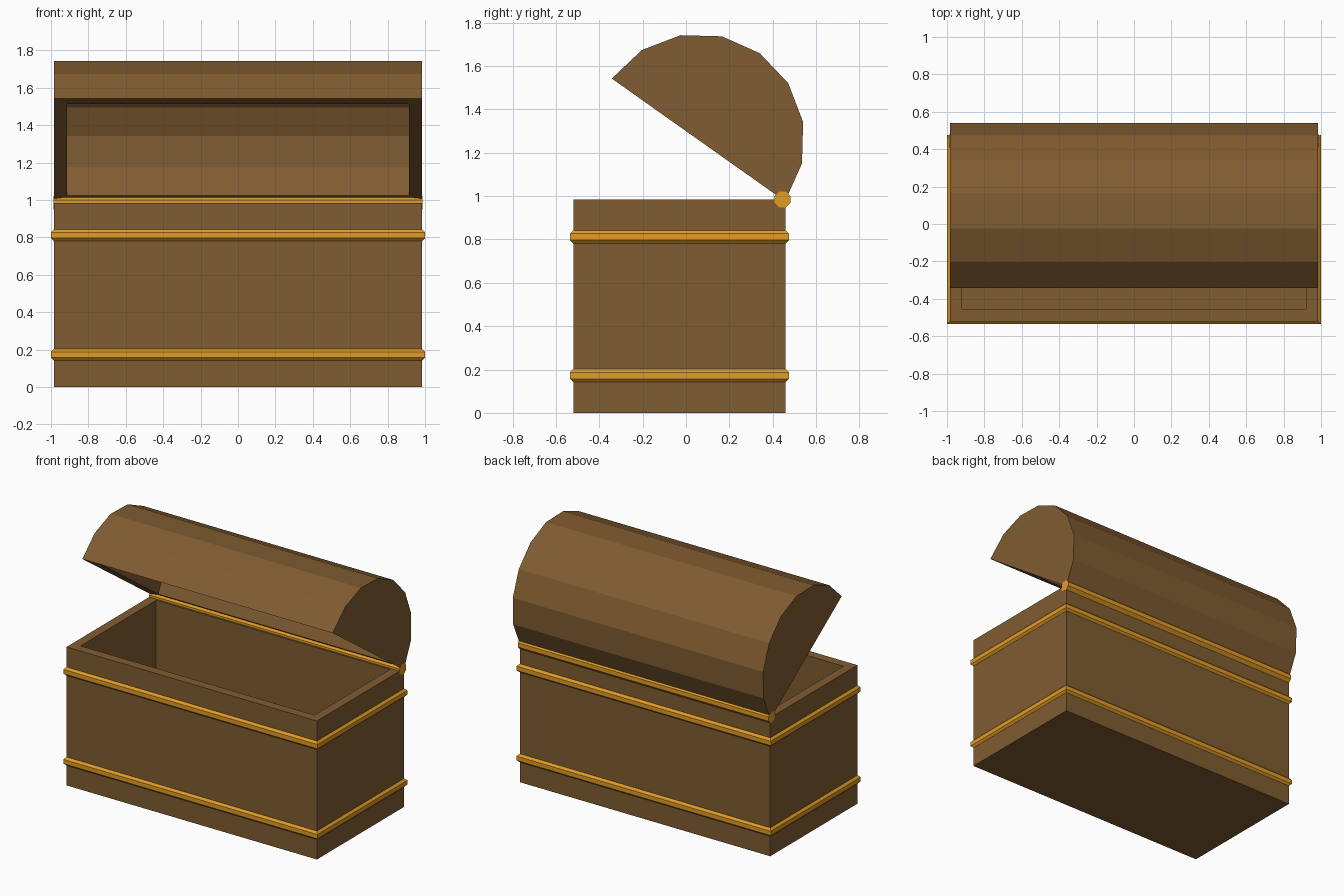
import bpy, bmesh, math
from mathutils import Matrix, Vector

if "Cube" in bpy.data.objects:
    bpy.data.objects.remove(bpy.data.objects["Cube"])

HX, Y0, Y1, H, T = 0.985, -0.52, 0.46, 0.985, 0.065   # body half width, depth, height, wall
YC = (Y0 + Y1) / 2
R = 0.04                                             # trim tube radius
HINGE = Vector((0, 0.445, H))
OPEN = math.radians(-35.3)


def material(name, col):
    m = bpy.data.materials.new(name)
    m.diffuse_color = (*col, 1)
    m.use_nodes = True
    m.node_tree.nodes["Principled BSDF"].inputs["Base Color"].default_value = m.diffuse_color
    return m


wood = material("brown wood", (0.216, 0.107, 0.031))
gold = material("gold trim", (0.76, 0.333, 0.019))


def finish(bm, name, mat):
    bmesh.ops.recalc_face_normals(bm, faces=bm.faces[:])
    me = bpy.data.meshes.new(name)
    bm.to_mesh(me)
    bm.free()
    me.materials.append(mat)
    ob = bpy.data.objects.new(name, me)
    bpy.context.collection.objects.link(ob)
    return ob


def bridge(bm, a, b, closed=True):
    n = len(a)
    for i in range(n if closed else n - 1):
        j = (i + 1) % n
        bm.faces.new((a[i], a[j], b[j], b[i]))


def rect(bm, inset, z):
    x = HX - inset
    return [bm.verts.new((sx * x, y, z)) for sx, y in
            ((-1, Y0 + inset), (1, Y0 + inset), (1, Y1 - inset), (-1, Y1 - inset))]


# open box: outside, rim, inside, floor
bm = bmesh.new()
rings = [rect(bm, 0, 0), rect(bm, 0, H), rect(bm, T, H), rect(bm, T, T)]
for a, b in zip(rings, rings[1:]):
    bridge(bm, a, b)
bm.faces.new(rings[0])
bm.faces.new(rings[-1])
finish(bm, "chest_body", wood)

# octagonal section with flat sides facing out and up
octagon = [(R * math.cos(math.radians(22.5 + 45 * i)),
            R * math.sin(math.radians(22.5 + 45 * i))) for i in range(8)]

# mitred bands around the box
for name, z in (("lower_band", 0.172), ("upper_band", 0.812)):
    bm = bmesh.new()
    loops = [rect(bm, 0.022 - du, z + dz) for du, dz in octagon]
    for i in range(8):
        bridge(bm, loops[i], loops[(i + 1) % 8])
    finish(bm, name, gold)

# hinge rod
bm = bmesh.new()
ends = [[bm.verts.new((x, HINGE.y + dy, HINGE.z + dz)) for dy, dz in octagon]
        for x in (-HX - 0.001, HX + 0.001)]
bridge(bm, *ends)
for e in ends:
    bm.faces.new(e)
finish(bm, "hinge_rod", gold)

# hollow half-barrel lid, built closed and then swung open
bm = bmesh.new()


def arc(x, r, lift):
    return [bm.verts.new((x, YC + r * math.cos(math.pi * i / 8),
                          H + lift + r * math.sin(math.pi * i / 8))) for i in range(9)]


outer = [arc(s * HX, 0.49, 0) for s in (-1, 1)]
inner = [arc(s * (HX - 0.07), 0.424, 0.012) for s in (-1, 1)]
for shell in (outer, inner):
    bridge(bm, *shell, closed=False)
    for end in shell:
        bm.faces.new(end)
# rim between the two shells
bridge(bm, [outer[0][0], outer[1][0], outer[1][8], outer[0][8]],
       [inner[0][0], inner[1][0], inner[1][8], inner[0][8]])
swing = Matrix.Translation(HINGE) @ Matrix.Rotation(OPEN, 4, 'X') @ Matrix.Translation(-HINGE)
bm.transform(swing)
finish(bm, "lid", wood)
